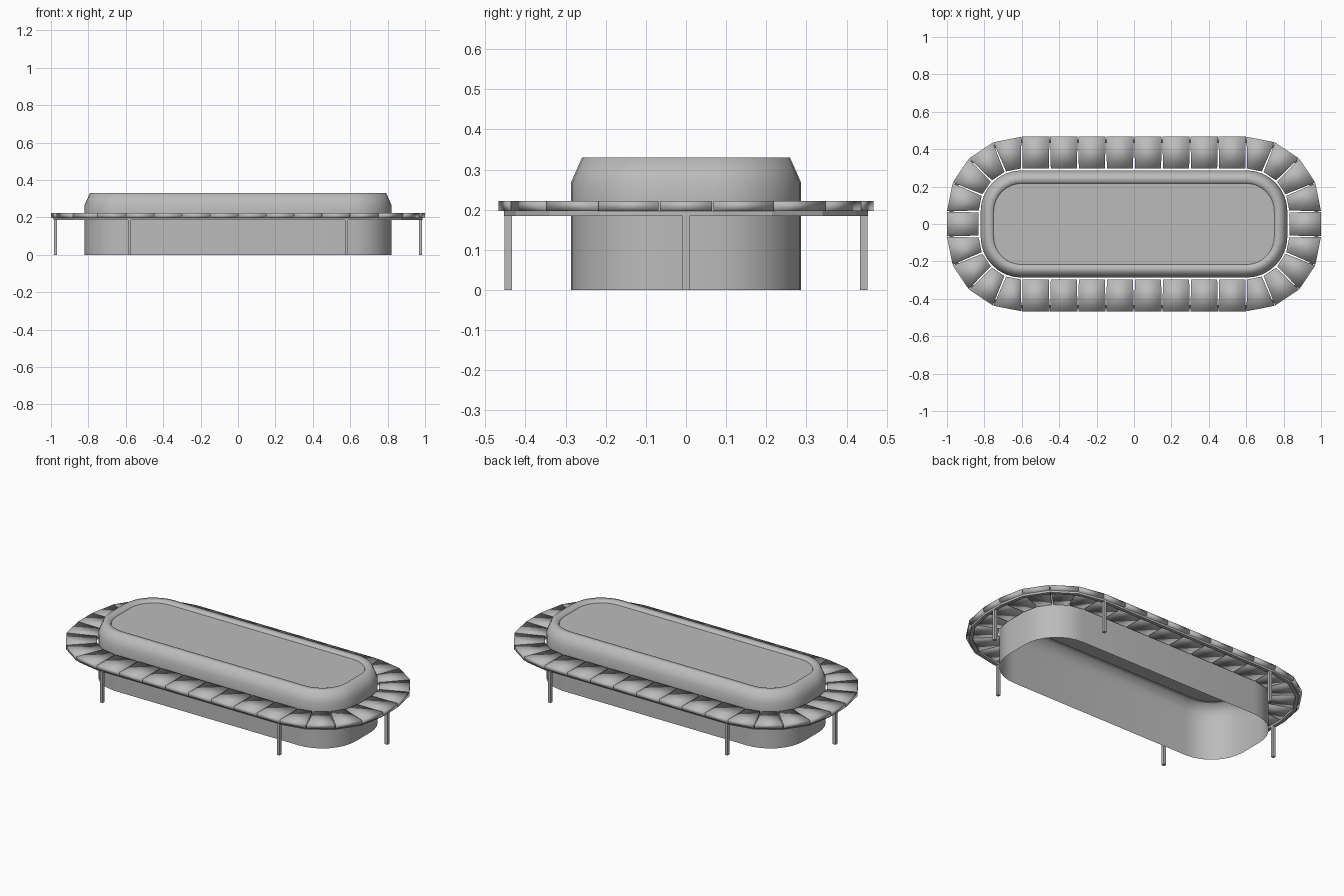
import bpy, bmesh
from math import sin, cos, pi
from mathutils import Vector

cube = bpy.data.objects.get("Cube")
if cube:
    bpy.data.objects.remove(cube, do_unlink=True)

# One grey metal
grey = bpy.data.materials.new("grey metal")
grey.use_nodes = True
colour = (0.5, 0.5, 0.5, 1)
grey.diffuse_color = colour
grey.node_tree.nodes["Principled BSDF"].inputs["Base Color"].default_value = colour

CX, CY = 0.6, 0.067   # centre of each rounded corner


def outline(radius, steps, side_cuts=1):
    """Rounded rectangle, counter-clockwise; long sides may be subdivided."""
    pts = []
    for i, (sx, sy) in enumerate([(1, 1), (-1, 1), (-1, -1), (1, -1)]):
        for k in range(steps + 1):
            a = (i + k / steps) * pi / 2
            pts.append(Vector((sx * CX + radius * cos(a), sy * CY + radius * sin(a), 0)))
        if i in (0, 2):
            start = pts[-1].copy()
            for k in range(1, side_cuts):
                pts.append(start + Vector((-sx * 2 * CX * k / side_cuts, 0, 0)))
    return pts


def finish(name, bm, smooth=True):
    bmesh.ops.recalc_face_normals(bm, faces=bm.faces)
    mesh = bpy.data.meshes.new(name)
    bm.to_mesh(mesh)
    bm.free()
    for p in mesh.polygons:
        p.use_smooth = smooth
    mesh.materials.append(grey)
    obj = bpy.data.objects.new(name, mesh)
    bpy.context.collection.objects.link(obj)
    return obj


def loft(name, profile, steps, closed=False, side_cuts=1, smooth=True):
    """Sweep a (radius, height) profile around the rounded outline."""
    bm = bmesh.new()
    rings = [[bm.verts.new((p.x, p.y, z)) for p in outline(r, steps, side_cuts)]
             for r, z in profile]
    pairs = list(zip(rings, rings[1:]))
    if closed:
        pairs.append((rings[-1], rings[0]))
    for a, b in pairs:
        for i in range(len(a)):
            j = (i + 1) % len(a)
            bm.faces.new((a[i], a[j], b[j], b[i]))
    return finish(name, bm, smooth)


# Hollow body with sloping shoulder and rounded rim
loft("body", [(0.22, 0), (0.22, 0.215), (0.22, 0.267), (0.192, 0.33),
              (0.158, 0.33), (0.15, 0.318)], 8)

# Flat panel inside the rim
bm = bmesh.new()
bm.faces.new([bm.verts.new((p.x, p.y, 0.318)) for p in outline(0.15, 8)])
finish("top_panel", bm, False)

# Belt of separate plates around the body
bm = bmesh.new()
inner, outer = outline(0.231, 4, 8), outline(0.4, 4, 8)
for i in range(len(inner)):
    j = (i + 1) % len(inner)
    corners = []
    for line, gap in ((inner, 0.005), (outer, 0.002)):
        step = (line[j] - line[i]).normalized() * gap
        corners.append((line[i] + step, line[j] - step))
    (a, b), (c, d) = corners
    low, high = [[bm.verts.new((p.x, p.y, z)) for p in (a, c, d, b)]
                 for z in (0.197, 0.222)]
    bm.faces.new(low)
    bm.faces.new(high)
    for k in range(4):
        m = (k + 1) % 4
        bm.faces.new((low[k], low[m], high[m], high[k]))
finish("belt_plates", bm)

# Support rail under the outer edge of the belt
loft("support_rail", [(0.366, 0.185), (0.386, 0.185), (0.386, 0.197), (0.366, 0.197)],
     4, closed=True, smooth=False)

# Six slim legs below the rail
rail = 0.376
spots = [(sx * 0.58, sy * (CY + rail)) for sx in (-1, 1) for sy in (-1, 1)]
spots += [(sx * (CX + rail), 0) for sx in (-1, 1)]
for n, (x, y) in enumerate(spots, 1):
    bm = bmesh.new()
    bmesh.ops.create_cube(bm, size=1)
    bmesh.ops.scale(bm, vec=(0.018, 0.018, 0.186), verts=bm.verts)
    bmesh.ops.translate(bm, vec=(x, y, 0.093), verts=bm.verts)
    finish(f"leg_{n}", bm, False)
